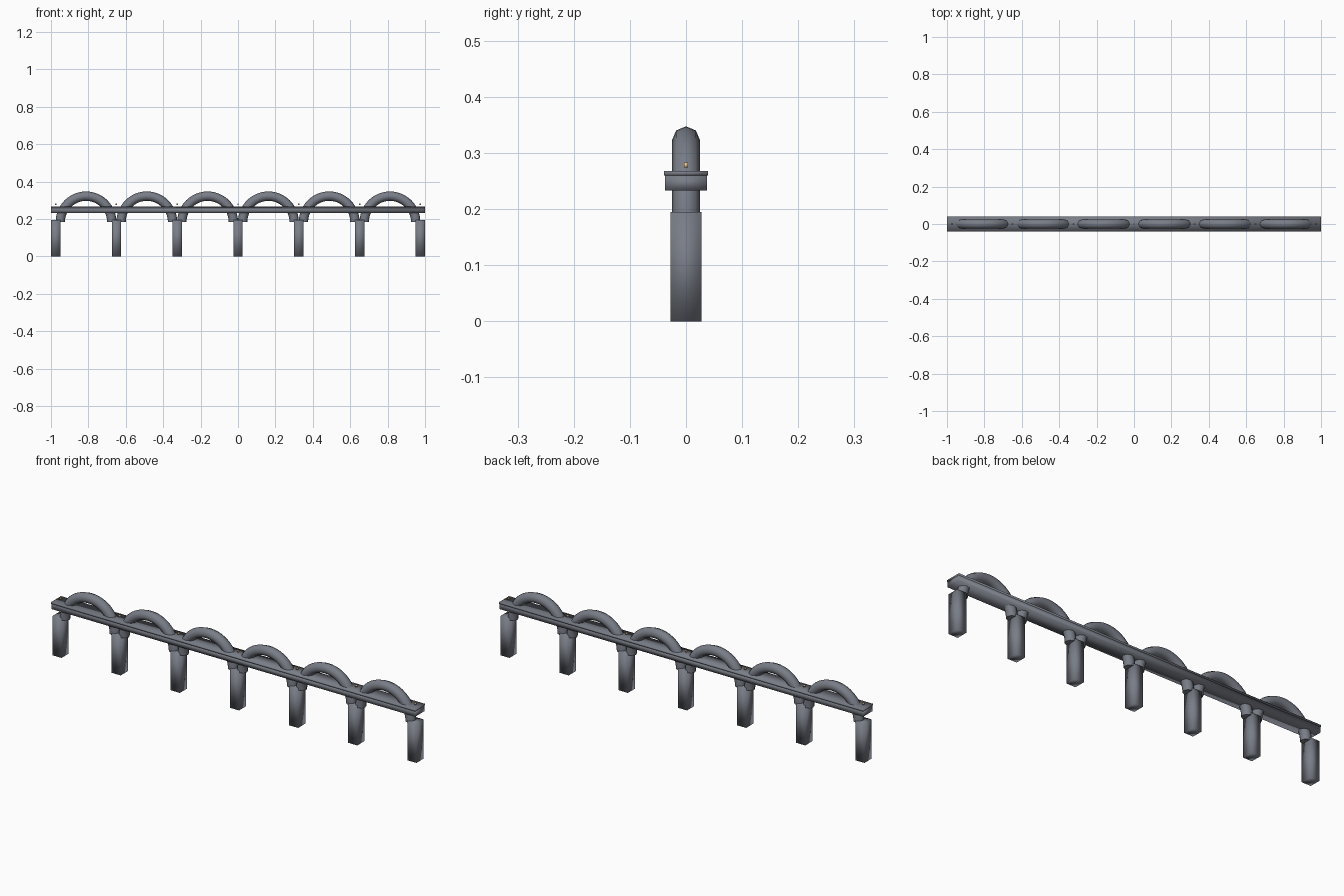
import bpy, bmesh, math

if "Cube" in bpy.data.objects:
    bpy.data.objects.remove(bpy.data.objects["Cube"])

N = 7              # piers
STEP = 0.325       # pier spacing
pier_x = [-0.975 + STEP * i for i in range(N)]


def material(name, rgb):
    m = bpy.data.materials.new(name)
    m.diffuse_color = (*rgb, 1)
    m.use_nodes = True
    m.node_tree.nodes["Principled BSDF"].inputs["Base Color"].default_value = m.diffuse_color
    return m


slate = material("slate", (0.19, 0.205, 0.24))
gold = material("lamp_gold", (0.9, 0.6, 0.22))


def box(name, x, z0, z1, sx, sy, mat=slate):
    bpy.ops.mesh.primitive_cube_add(size=1, location=(x, 0, (z0 + z1) / 2))
    ob = bpy.context.object
    ob.name = name
    ob.scale = (sx, sy, z1 - z0)
    bpy.ops.object.transform_apply(location=False, rotation=False, scale=True)
    ob.data.materials.append(mat)
    bpy.ops.object.shade_smooth()      # soft shading across the box edges
    return ob


def half_ring(name, x, z, R, r, segs=24, sides=8):
    """Half-circle tube standing in the XZ plane with closed feet."""
    bm = bmesh.new()
    rings = []
    for i in range(segs + 1):
        a = math.pi * i / segs
        ring = []
        for j in range(sides):
            b = 2 * math.pi * j / sides
            d = R + r * math.cos(b)
            ring.append(bm.verts.new((d * math.cos(a), r * math.sin(b), d * math.sin(a))))
        rings.append(ring)
    for p, q in zip(rings, rings[1:]):
        for j in range(sides):
            k = (j + 1) % sides
            bm.faces.new((p[j], p[k], q[k], q[j]))
    bm.faces.new(rings[0])
    bm.faces.new(rings[-1])
    bmesh.ops.recalc_face_normals(bm, faces=bm.faces)
    me = bpy.data.meshes.new(name)
    bm.to_mesh(me)
    bm.free()
    me.materials.append(slate)
    ob = bpy.data.objects.new(name, me)
    ob.location = (x, 0, z)
    bpy.context.collection.objects.link(ob)
    bpy.ops.object.select_all(action='DESELECT')
    ob.select_set(True)
    bpy.context.view_layer.objects.active = ob
    bpy.ops.object.shade_smooth_by_angle(angle=math.radians(50))
    return ob


# Deck beam and its slightly wider top slab
box("deck_beam", 0, 0.233, 0.260, 2.0, 0.074)
box("deck_slab", 0, 0.260, 0.268, 2.0, 0.079)

# Piers, each with a small lamp hovering just above the deck
for i, x in enumerate(pier_x):
    box(f"pier_{i + 1}", x, 0, 0.195, 0.05, 0.056)
    box(f"lamp_{i + 1}", x, 0.274, 0.283, 0.008, 0.008, gold)

# Tubular arches spanning pier to pier through the deck
for i in range(N - 1):
    half_ring(f"arch_{i + 1}", pier_x[i] + STEP / 2, 0.185, 0.1375, 0.025)
